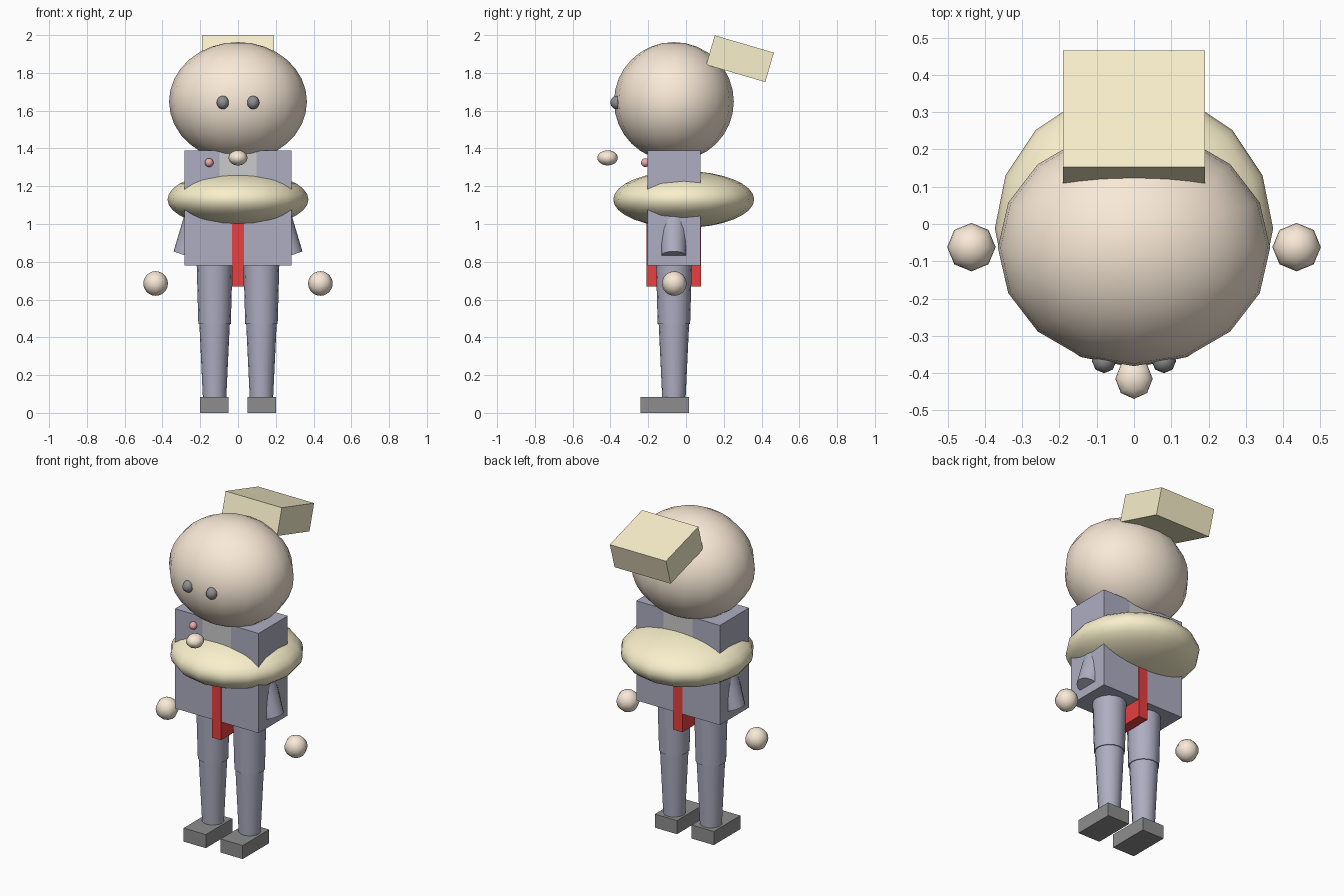
import bpy, math

if "Cube" in bpy.data.objects:
    bpy.data.objects.remove(bpy.data.objects["Cube"])

def material(name, rgb):
    m = bpy.data.materials.new(name)
    m.diffuse_color = (*rgb, 1)
    m.use_nodes = True
    m.node_tree.nodes["Principled BSDF"].inputs["Base Color"].default_value = m.diffuse_color
    return m

SKIN = material("skin", (0.95, 0.82, 0.68))
YELLOW = material("yellow", (0.95, 0.87, 0.60))
SUIT = material("suit", (0.42, 0.42, 0.54))
RED = material("red", (0.80, 0.05, 0.05))
PINK = material("pin_red", (0.85, 0.40, 0.40))
DARK = material("dark", (0.27, 0.27, 0.27))

def finish(name, mat, smooth=False):
    o = bpy.context.object
    o.name = name
    if mat:
        o.data.materials.append(mat)
    bpy.ops.object.transform_apply(location=False, rotation=True, scale=True)
    if smooth:
        bpy.ops.object.shade_smooth_by_angle(angle=math.radians(50))
    return o

def box(name, mat, x, y, z, tilt=0):
    """Box from (min, max) ranges, tilted about x."""
    c = [(a + b) / 2 for a, b in (x, y, z)]
    bpy.ops.mesh.primitive_cube_add(size=1, location=c, rotation=(tilt, 0, 0))
    bpy.context.object.scale = [b - a for a, b in (x, y, z)]
    return finish(name, mat)

def ball(name, mat, loc, radii, segments=8, rings=12):
    bpy.ops.mesh.primitive_uv_sphere_add(segments=segments, ring_count=rings, radius=1, location=loc)
    bpy.context.object.scale = radii
    return finish(name, mat, True)

def limb(name, mat, loc, r_low, r_top, length, lean=0):
    bpy.ops.mesh.primitive_cone_add(vertices=16, radius1=r_low, radius2=r_top, depth=length,
                                    location=loc, rotation=(0, lean, 0))
    return finish(name, mat, True)

DEPTH = (-0.205, 0.077)

# Head, nose and hair block
ball("head", SKIN, (0, -0.064, 1.648), (0.365, 0.317, 0.315), 16, 16)
ball("nose", SKIN, (0, -0.415, 1.35), (0.05, 0.054, 0.04))
box("hair_block", YELLOW, (-0.19, 0.19), (0.123, 0.449), (1.794, 1.956), math.radians(-16.3))

# Jacket, shirt, tie and lapel pin
box("jacket_lower", SUIT, (-0.283, 0.283), DEPTH, (0.78, 1.13))
box("shirt", None, (-0.097, 0.097), DEPTH, (1.13, 1.39))
box("tie", RED, (-0.031, 0.031), (-0.208, 0.08), (0.67, 1.12))
ball("lapel_pin", PINK, (-0.153, -0.215, 1.325), (0.023, 0.023, 0.023))

# Collar ring
ball("collar_ring", YELLOW, (0, -0.012, 1.13), (0.373, 0.373, 0.15), 16, 16)

# Mirrored parts
for side, s in (("left", 1), ("right", -1)):
    ball("eye_" + side, DARK, (s * 0.08, -0.367, 1.643), (0.033, 0.033, 0.035))
    box("jacket_upper_" + side, SUIT, sorted((s * 0.097, s * 0.283)), DEPTH, (1.13, 1.39))
    lean, length = math.radians(20), 0.34
    limb("arm_" + side, SUIT,
         (s * (0.28 - math.sin(lean) * length / 2), -0.065, 0.833 + math.cos(lean) * length / 2),
         0.065, 0.085, length, -s * lean)
    ball("hand_" + side, SKIN, (s * 0.436, -0.062, 0.685), (0.065, 0.065, 0.065))
    limb("upper_leg_" + side, SUIT, (s * 0.124, -0.064, 0.67), 0.086, 0.097, 0.40)
    limb("lower_leg_" + side, SUIT, (s * 0.124, -0.064, 0.27), 0.061, 0.081, 0.42)
    box("shoe_" + side, DARK, sorted((s * 0.05, s * 0.2)), (-0.24, 0.016), (0, 0.083))
